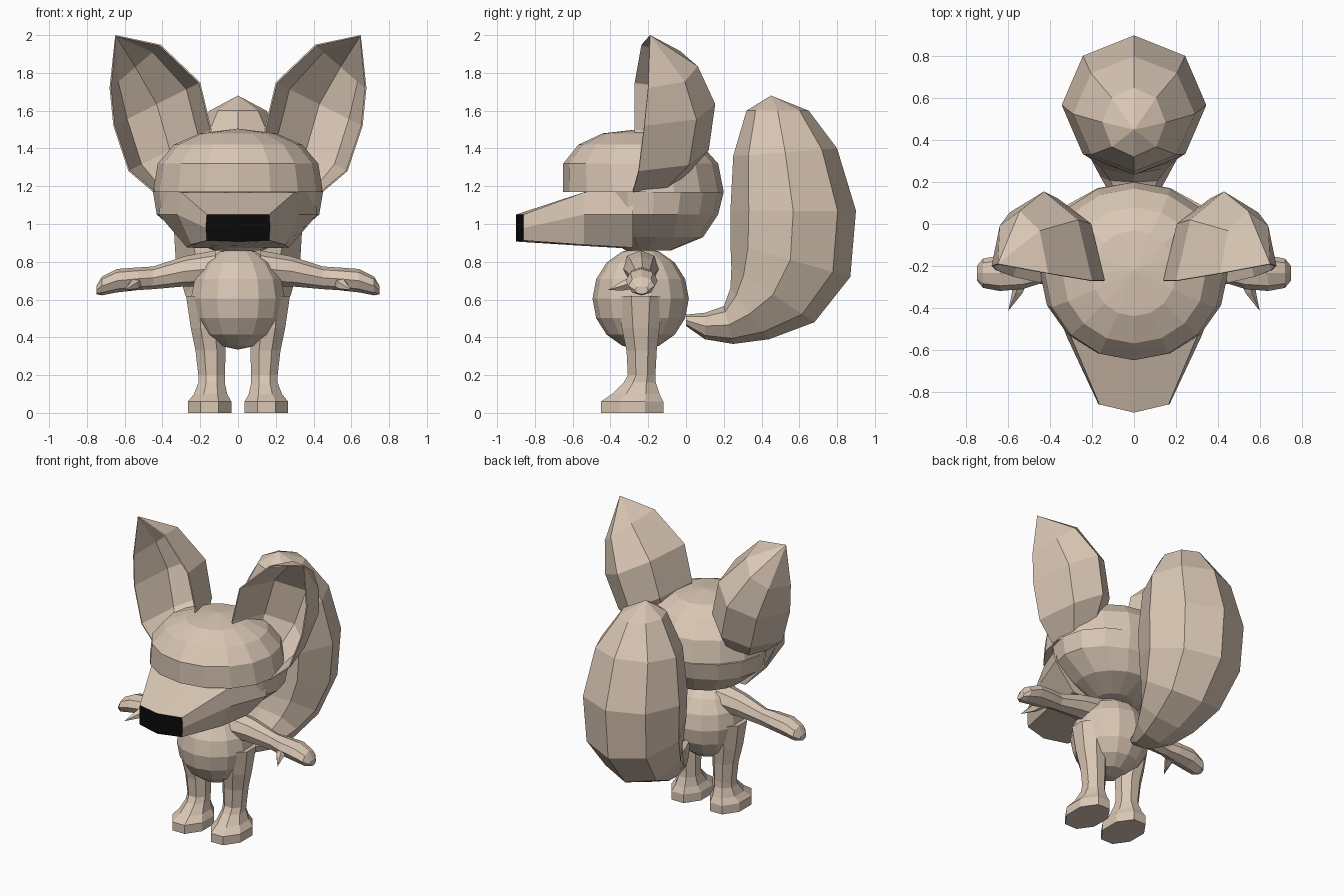
import bpy, bmesh, math
from mathutils import Vector

if "Cube" in bpy.data.objects:
    bpy.data.objects.remove(bpy.data.objects["Cube"])


def material(name, color):
    m = bpy.data.materials.new(name)
    m.diffuse_color = (*color, 1)
    m.use_nodes = True
    m.node_tree.nodes["Principled BSDF"].inputs["Base Color"].default_value = m.diffuse_color
    return m


FUR = material("tan_fur", (0.70, 0.57, 0.46))
BLACK = material("nose_black", (0.003, 0.003, 0.003))


def make(name, bm, mat=FUR):
    bmesh.ops.recalc_face_normals(bm, faces=bm.faces)
    me = bpy.data.meshes.new(name)
    bm.to_mesh(me)
    bm.free()
    me.materials.append(mat)
    ob = bpy.data.objects.new(name, me)
    bpy.context.collection.objects.link(ob)
    return ob


def loft(name, rings, closed=True, start_cap=True, end_cap=True, tip=None, mirror=1):
    """Skin a list of point rings, optionally ending in a pointed tip."""
    bm = bmesh.new()
    rows = [[bm.verts.new((p[0] * mirror, p[1], p[2])) for p in r] for r in rings]
    n = len(rows[0])
    span = n if closed else n - 1
    for a, b in zip(rows, rows[1:]):
        for i in range(span):
            j = (i + 1) % n
            bm.faces.new((a[i], a[j], b[j], b[i]))
    if tip:
        t = bm.verts.new((tip[0] * mirror, tip[1], tip[2]))
        for i in range(span):
            bm.faces.new((rows[-1][i], rows[-1][(i + 1) % n], t))
    elif closed and end_cap:
        bm.faces.new(rows[-1])
    if closed and start_cap:
        bm.faces.new(rows[0])
    return make(name, bm)


def ellipse(n, place, offset=0.0):
    """Points from place(cos, sin) around a circle with n sides."""
    angles = [math.tau * (i + offset) / n for i in range(n)]
    return [Vector(place(math.cos(a), math.sin(a))) for a in angles]


def flat_ring(z, rx, front, back, n=16):
    cy, ry = (front + back) / 2, (back - front) / 2
    return ellipse(n, lambda c, s: (rx * s, cy - ry * c, z))


# Body
bm = bmesh.new()
bmesh.ops.create_uvsphere(bm, u_segments=14, v_segments=8, radius=1)
for v in bm.verts:
    v.co = Vector((v.co.x * 0.255, v.co.y * 0.255 - 0.24, v.co.z * 0.27 + 0.605))
make("body", bm)

# Head: cranium with overhanging brow, and lower head
loft("cranium", [flat_ring(*r) for r in (
    (1.17, 0.45, -0.65, 0.20), (1.32, 0.425, -0.65, 0.17),
    (1.42, 0.34, -0.57, 0.08), (1.48, 0.20, -0.44, -0.03))], tip=(0, -0.22, 1.505))
loft("lower_head", [flat_ring(*r) for r in (
    (0.86, 0.13, -0.32, -0.08), (0.93, 0.29, -0.42, 0.09),
    (1.05, 0.43, -0.52, 0.17), (1.17, 0.45, -0.54, 0.20))])


# Snout: rings of eight points (top, side, bottom), with a bent front
def snout_ring(y, top, side, bottom, bend=0.0):
    half = [(0, top[1]), top, side, bottom, (0, bottom[1] - 0.006)]
    pts = half + [(-x, z) for x, z in half[3:0:-1]]
    return [(x, y - bend * (1 - abs(x) / 0.17), z) for x, z in pts]


nose_ring = snout_ring(-0.86, (0.165, 1.05), (0.17, 0.98), (0.165, 0.913), 0.04)
loft("snout", [
    snout_ring(-0.28, (0.40, 1.17), (0.42, 1.05), (0.27, 0.875)),
    snout_ring(-0.54, (0.30, 1.168), (0.32, 1.05), (0.25, 0.89)),
    nose_ring], end_cap=False)

# Nose: two black panels closing the snout
bm = bmesh.new()
vs = [bm.verts.new(p) for p in nose_ring]
bm.faces.new(vs[:5])
bm.faces.new(vs[4:] + vs[:1])
make("nose", bm, BLACK)

# Tail: inner (y, z), outer (y, z), half width
TAIL = [((0.00, 0.52), (0.00, 0.46), 0.03), ((0.10, 0.53), (0.10, 0.39), 0.09),
        ((0.20, 0.565), (0.25, 0.365), 0.16), ((0.235, 0.66), (0.44, 0.39), 0.22),
        ((0.24, 0.77), (0.68, 0.48), 0.28), ((0.235, 0.90), (0.87, 0.72), 0.33),
        ((0.235, 1.07), (0.90, 1.07), 0.345), ((0.25, 1.36), (0.80, 1.40), 0.29),
        ((0.32, 1.60), (0.65, 1.60), 0.15)]


def tail_ring(inner, outer, w):
    a, b = Vector((0, *inner)), Vector((0, *outer))
    return ellipse(8, lambda c, s: (a + b) / 2 + (b - a) / 2 * c + Vector((w * s, 0, 0)))


loft("tail", [tail_ring(*t) for t in TAIL], tip=(0, 0.45, 1.68))

# Ear: inner rim, outer rim, depth of the cup behind the rim
EAR = [((0.17, -0.28, 1.25), (0.45, -0.28, 1.17), 0.24),
       ((0.14, -0.27, 1.50), (0.58, -0.25, 1.28), 0.38),
       ((0.20, -0.27, 1.75), (0.66, -0.22, 1.52), 0.40),
       ((0.41, -0.235, 1.95), (0.68, -0.20, 1.72), 0.28)]


def ear_ring(inner, outer, depth):
    a, b = Vector(inner), Vector(outer)
    angles = [math.pi * i / 4 for i in range(5)]
    return [a.lerp(b, (1 - math.cos(t)) / 2) + Vector((0, depth * math.sin(t), 0))
            for t in angles]


# Arm: x, y, z, half depth, half height
ARM = [(0.12, -0.24, 0.765, 0.10, 0.095), (0.28, -0.235, 0.75, 0.08, 0.08),
       (0.45, -0.23, 0.715, 0.055, 0.06), (0.53, -0.235, 0.71, 0.075, 0.06),
       (0.64, -0.235, 0.70, 0.085, 0.062), (0.72, -0.235, 0.672, 0.07, 0.05),
       (0.75, -0.235, 0.65, 0.035, 0.022)]

# Leg and foot: z, x, y, half width, half depth
LEG = [(0.62, 0.165, -0.24, 0.11, 0.12), (0.45, 0.16, -0.24, 0.09, 0.10),
       (0.33, 0.145, -0.235, 0.08, 0.08), (0.20, 0.14, -0.235, 0.07, 0.073),
       (0.16, 0.14, -0.245, 0.07, 0.085), (0.10, 0.145, -0.265, 0.088, 0.125),
       (0.06, 0.15, -0.285, 0.115, 0.165), (0.00, 0.15, -0.285, 0.115, 0.165)]
K = 1 / math.cos(math.pi / 8)

# Paired parts
for side, m in (("left", -1), ("right", 1)):
    ear = loft(side + "_ear", [ear_ring(*e) for e in EAR], closed=False,
               tip=(0.65, -0.19, 2.0), mirror=m)
    shell = ear.modifiers.new("thickness", 'SOLIDIFY')
    shell.thickness = 0.008
    shell.offset = -1
    loft(side + "_arm", [ellipse(8, lambda c, s: (x, y + ry * c, z + rz * s))
                         for x, y, z, ry, rz in ARM], mirror=m)
    loft(side + "_thumb", [ellipse(5, lambda c, s: (x + r * c, y, z + r * s))
                           for x, y, z, r in ((0.53, -0.25, 0.70, 0.04),
                                              (0.555, -0.33, 0.675, 0.028))],
         tip=(0.60, -0.415, 0.65), mirror=m)
    loft(side + "_leg", [ellipse(8, lambda c, s: (x + K * rx * c, y + K * ry * s, z), 0.5)
                         for z, x, y, rx, ry in LEG], mirror=m)
